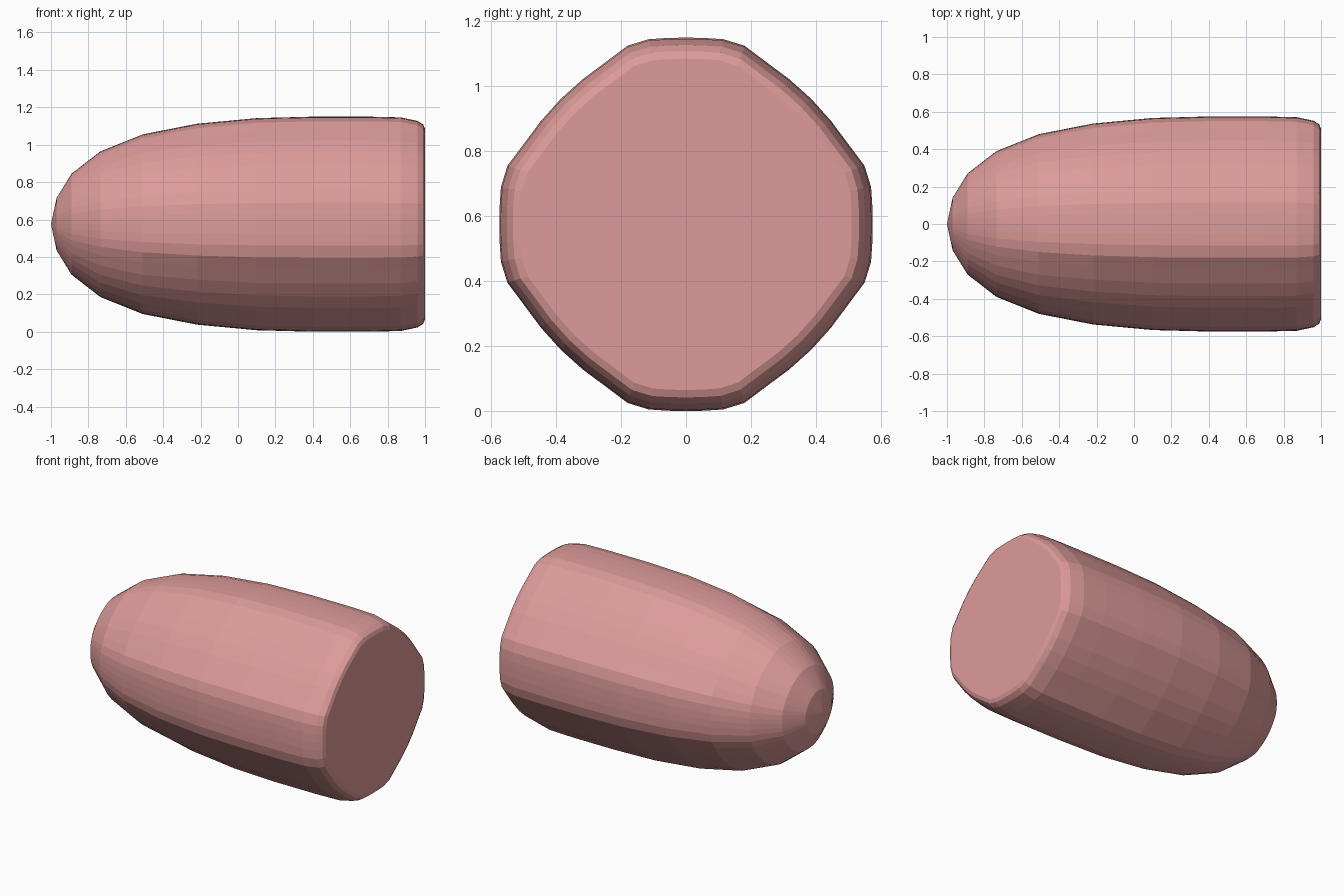
import bpy, bmesh, math
from mathutils import Vector

if "Cube" in bpy.data.objects:
    bpy.data.objects.remove(bpy.data.objects["Cube"])

# Outline of one eighth of the rounded-diamond cross-section (y, z)
EIGHTH = [(0.575, 0.0), (0.574, 0.055), (0.570, 0.115), (0.550, 0.180),
          (0.505, 0.240), (0.447, 0.318), (0.386, 0.386)]
quarter = EIGHTH + [(b, a) for a, b in reversed(EIGHTH[1:-1])]
SECTION = []
for k in range(4):
    for a, b in quarter:
        for _ in range(k):
            a, b = -b, a
        SECTION.append((a, b))

# Side profile: (x, radius), from the nose to the flat end
R = 0.575
PROFILE = [(-0.97, 0.14), (-0.89, 0.27), (-0.735, 0.39), (-0.51, 0.48),
           (-0.22, 0.537), (0.10, 0.567), (0.40, 0.575), (0.70, 0.575),
           (0.87, 0.571), (0.96, 0.552), (0.99, 0.533), (1.0, 0.51)]

bm = bmesh.new()


def ring(x, radius):
    # The nose is nearly round, the body follows the full section
    t = min(1.0, max(0.3, (x + 1.0) / 0.8))
    verts = []
    for y, z in SECTION:
        v = Vector((y, z))
        v = v * t + v.normalized() * R * (1 - t)
        v *= radius / R
        verts.append(bm.verts.new((x, v.x, v.y + R)))
    return verts


# Loft the body, close the nose with a fan and the end with a flat cap
rings = [ring(x, r) for x, r in PROFILE]
n = len(SECTION)
tip = bm.verts.new((-1.0, 0, R))
for i in range(n):
    j = (i + 1) % n
    bm.faces.new((tip, rings[0][j], rings[0][i]))
    for a, b in zip(rings, rings[1:]):
        bm.faces.new((a[i], a[j], b[j], b[i]))
bm.faces.new(rings[-1])
bmesh.ops.recalc_face_normals(bm, faces=bm.faces)

mesh = bpy.data.meshes.new("rounded_capsule_body")
bm.to_mesh(mesh)
bm.free()
body = bpy.data.objects.new("rounded_capsule_body", mesh)
bpy.context.collection.objects.link(body)

# Pink surface
pink = bpy.data.materials.new("pink")
pink.diffuse_color = (0.72, 0.33, 0.32, 1)
pink.use_nodes = True
pink.node_tree.nodes["Principled BSDF"].inputs["Base Color"].default_value = pink.diffuse_color
mesh.materials.append(pink)
